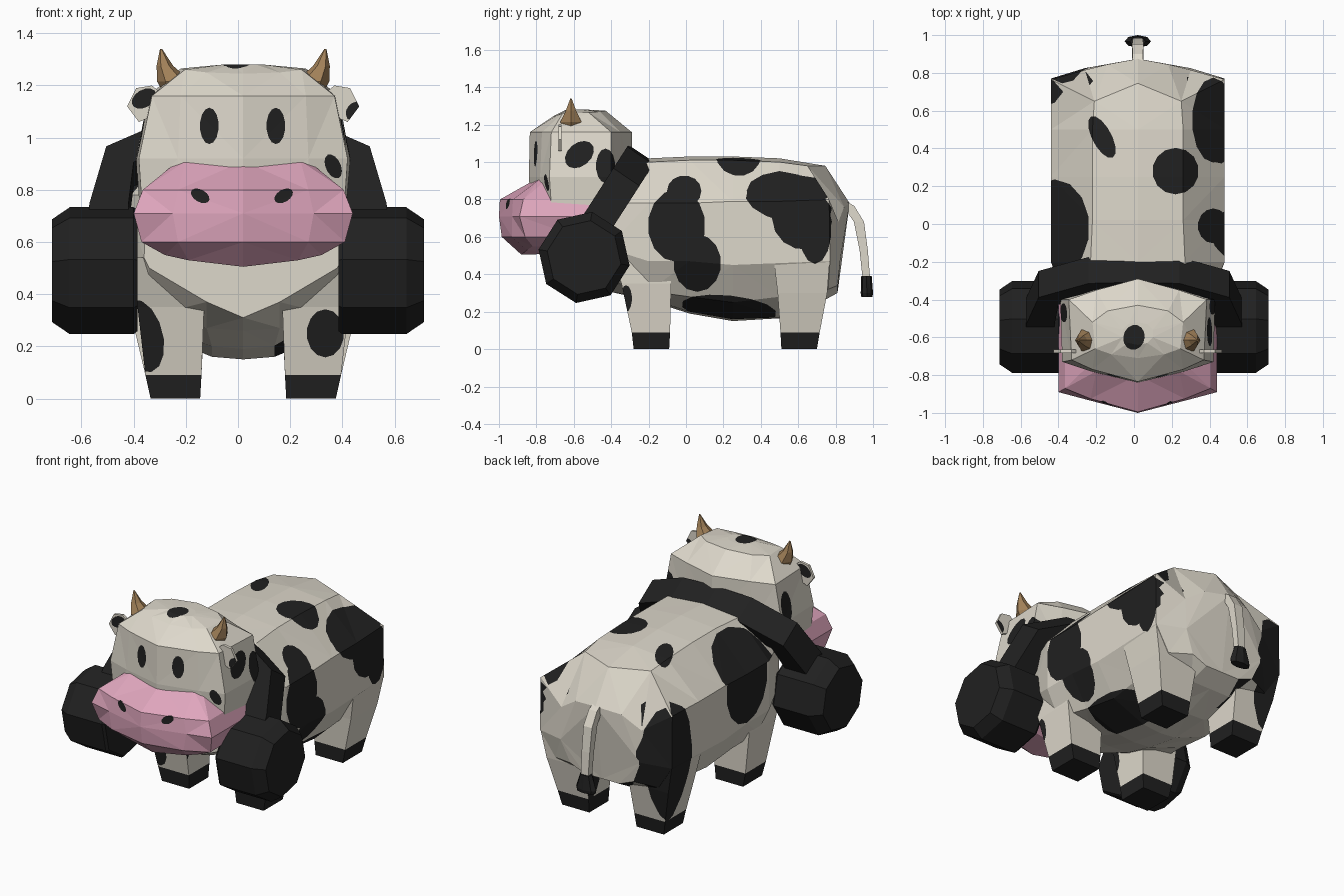
import bpy, bmesh, math
from mathutils import Vector

if "Cube" in bpy.data.objects:
    bpy.data.objects.remove(bpy.data.objects["Cube"])


def material(name, rgb):
    m = bpy.data.materials.new(name)
    m.diffuse_color = (*rgb, 1)
    m.use_nodes = True
    m.node_tree.nodes["Principled BSDF"].inputs["Base Color"].default_value = m.diffuse_color
    return m


CREAM = material("cream hide", (0.73, 0.69, 0.60))
BLACK = material("black", (0.015, 0.015, 0.015))
PINK = material("pink snout", (0.74, 0.38, 0.51))
HORN = material("horn brown", (0.36, 0.22, 0.10))
CX = 0.02   # the animal's own centre line


def paint(bm, tag, axis, sign, u, v, ru, rv, tilt=0):
    """Cut an elliptical spot into the faces that look along one axis."""
    iu, iv = [i for i in range(3) if i != axis]
    for f in bm.faces:
        f.normal_update()
        f[tag] = int(f.normal[axis] * sign > 0.15)
    t = math.radians(tilt)
    for k in range(14):
        a = 2 * math.pi * k / 14
        p, q = ru * math.cos(a), rv * math.sin(a)
        n, m = math.cos(a) / ru, math.sin(a) / rv
        co, no = Vector((0, 0, 0)), Vector((0, 0, 0))
        co[iu] = u + p * math.cos(t) - q * math.sin(t)
        co[iv] = v + p * math.sin(t) + q * math.cos(t)
        no[iu] = n * math.cos(t) - m * math.sin(t)
        no[iv] = n * math.sin(t) + m * math.cos(t)
        no.normalize()
        faces = [f for f in bm.faces if f[tag]]
        geom = set(faces)
        for f in faces:
            geom.update(f.edges)
            geom.update(f.verts)
        if not faces:
            return
        bmesh.ops.bisect_plane(bm, geom=list(geom), dist=1e-5, plane_co=co, plane_no=no)
        for f in bm.faces:
            if f[tag] and (f.calc_center_median() - co).dot(no) > 0:
                f[tag] = 0
    for f in bm.faces:
        if f[tag]:
            f.material_index = 1


def loft(name, rings, mats, spots=(), cx=CX, black_below=None):
    """Skin a list of rings, cap both ends, then paint the spots."""
    bm = bmesh.new()
    tag = bm.faces.layers.int.new("spot")
    vs = [[bm.verts.new((x + cx, y, z)) for x, y, z in r] for r in rings]
    n = len(vs[0])
    for a, b in zip(vs, vs[1:]):
        for i in range(n):
            bm.faces.new((a[i], a[(i + 1) % n], b[(i + 1) % n], b[i]))
    bm.faces.new(vs[0])
    bm.faces.new(vs[-1])
    bmesh.ops.recalc_face_normals(bm, faces=bm.faces)
    bmesh.ops.triangulate(bm, faces=bm.faces)
    if black_below:
        for f in bm.faces:
            f.material_index = int(f.calc_center_median().z < black_below)
    for s in spots:
        paint(bm, tag, *s)
    bm.faces.layers.int.remove(tag)
    me = bpy.data.meshes.new(name)
    bm.to_mesh(me)
    bm.free()
    for m in mats:
        me.materials.append(m)
    ob = bpy.data.objects.new(name, me)
    bpy.context.collection.objects.link(ob)
    return ob


def mirrored(half):
    return half + [(-x, y, z) for x, y, z in reversed(half) if x > 0]


def level(z, half):
    return mirrored([(x, y, z) for x, y in half])


def section(y, half):
    return mirrored([(x, y, z) for x, z in half])


HIDE = [CREAM, BLACK]

# spots shared by body and legs: axis, side, centre, radii, tilt
side_spots = [
    (0, 1, -0.05, 0.66, 0.15, 0.19), (0, 1, 0.06, 0.46, 0.125, 0.15),
    (0, 1, 0.55, 0.78, 0.23, 0.10, -12), (0, 1, 0.62, 0.69, 0.16, 0.15, -40),
    (0, 1, 0.69, 0.64, 0.085, 0.18),
    (0, -1, 0.02, 0.72, 0.20, 0.24), (0, -1, 0.70, 0.46, 0.13, 0.38),
    (1, 1, -0.38, 0.46, 0.13, 0.36),
]
body_spots = side_spots + [
    (2, 1, 0.22, 0.28, 0.12, 0.12), (2, 1, -0.17, 0.46, 0.05, 0.12, 28),
    (2, 1, -0.42, -0.02, 0.18, 0.25), (2, 1, 0.42, -0.01, 0.08, 0.09),
    (2, 1, 0.42, 0.55, 0.11, 0.22), (0, 1, 0.23, 0.215, 0.25, 0.07, -6),
]

# body
loft("body", [
    section(-0.42, [(0, .95), (.2, .92), (.37, .78), (.38, .54), (.36, .50), (.14, .37), (0, .31)]),
    section(-0.20, [(0, 1.02), (.25, 1.0), (.46, .78), (.46, .47), (.38, .31), (.14, .27), (0, .26)]),
    section(0.02, [(0, 1.03), (.24, 1.01), (.46, .78), (.46, .47), (.35, .28), (.12, .20), (0, .19)]),
    section(0.25, [(0, 1.03), (.24, 1.01), (.46, .79), (.46, .45), (.34, .25), (.12, .16), (0, .15)]),
    section(0.50, [(0, 1.02), (.24, 1.0), (.46, .79), (.46, .46), (.35, .28), (.12, .17), (0, .165)]),
    mirrored([(0, .745, .98), (.23, .65, .98), (.46, .765, .80), (.46, .77, .47),
              (.36, .76, .32), (.14, .70, .24), (0, .70, .24)]),
    mirrored([(0, .875, .78), (.16, .845, .76), (.28, .815, .68), (.28, .825, .48),
              (.22, .81, .34), (.12, .81, .30), (0, .81, .30)]),
], HIDE, body_spots)

# legs: z, inner x, outer x, front y, back y
FRONT = [(0, .165, .355, -.28, -.09), (.09, .16, .375, -.29, -.085),
         (.35, .15, .405, -.345, -.08), (.54, .12, .405, -.415, -.08)]
BACK = [(0, .165, .355, .51, .70), (.09, .16, .375, .505, .715),
        (.30, .15, .425, .49, .755), (.47, .12, .458, .47, .768)]
leg_spots = side_spots + [(1, -1, -0.37, 0.24, 0.08, 0.14, 15), (1, -1, 0.335, 0.25, 0.07, 0.09),
                          (0, 1, -0.32, 0.27, 0.03, 0.07)]
for s, side in ((-1, "left"), (1, "right")):
    for label, rows in (("front", FRONT), ("back", BACK)):
        loft(f"{label}_leg_{side}",
             [[(s * a, c, z), (s * b, c, z), (s * b, d, z), (s * a, d, z)] for z, a, b, c, d in rows],
             HIDE, [p for p in leg_spots if p[0] != 1 or (p[1] < 0) == (label == "front")],
             black_below=0.09)

# head with eyes and spots
loft("head", [
    level(.77, [(0, -.83), (.25, -.775), (.39, -.72), (.40, -.40), (.25, -.37), (0, -.32)]),
    level(.92, [(0, -.84), (.25, -.78), (.40, -.73), (.41, -.40), (.25, -.355), (0, -.29)]),
    level(1.16, [(0, -.835), (.24, -.77), (.35, -.72), (.365, -.40), (.22, -.35), (0, -.29)]),
    mirrored([(0, -.71, 1.245), (.14, -.69, 1.25), (.225, -.66, 1.26), (.24, -.52, 1.265),
              (.16, -.46, 1.27), (0, -.43, 1.275)]),
    mirrored([(0, -.64, 1.28), (.05, -.63, 1.28), (.08, -.6, 1.28), (.08, -.56, 1.28),
              (.05, -.53, 1.28), (0, -.52, 1.28)]),
], HIDE, [
    (1, -1, -0.11, 1.045, 0.035, 0.068), (1, -1, 0.145, 1.045, 0.035, 0.068),
    (1, -1, 0.365, 0.89, 0.028, 0.048, 25),
    (0, 1, -0.57, 1.04, 0.085, 0.06, 40), (0, 1, -0.43, 0.98, 0.05, 0.09),
    (0, -1, -0.47, 1.0, 0.05, 0.09), (2, 1, 0.0, -0.60, 0.055, 0.065, -15),
])

# snout with nostrils
loft("snout", [
    mirrored([(0, -.88, .505), (.21, -.85, .53), (.30, -.82, .55), (.30, -.72, .55), (0, -.70, .51)]),
    level(.60, [(0, -.985), (.25, -.93), (.39, -.86), (.38, -.58), (0, -.55)]),
    level(.71, [(0, -1.0), (.27, -.93), (.42, -.89), (.42, -.40), (0, -.37)]),
    level(.80, [(0, -.995), (.25, -.925), (.385, -.87), (.385, -.40), (0, -.37)]),
    level(.91, [(0, -.80), (.22, -.78), (.25, -.74), (.22, -.5), (0, -.45)]),
], [PINK, BLACK], [(1, -1, -0.145, 0.777, 0.038, 0.023, -30), (1, -1, 0.175, 0.777, 0.038, 0.023, 30)])


def ngon(n, x, y, z, rx, ry):
    return [(x + rx * math.cos(2 * math.pi * i / n), y + ry * math.sin(2 * math.pi * i / n), z)
            for i in range(n)]


# horns, ears, headphone cups
EAR = [(.445, 1.12), (.41, 1.19), (.35, 1.20), (.30, 1.16), (.33, 1.09), (.40, 1.06)]
CUP = [(.385, .235), (.40, .247), (.645, .247), (.713, .20)]
HORNS = [(.255, 1.18, .055), (.265, 1.215, .065), (.30, 1.275, .032), (.315, 1.34, .004)]
angles = [math.radians(45 * k - 10) for k in range(8)]
for s, side in ((-1, "left"), (1, "right")):
    loft(f"horn_{side}", [ngon(6, s * x, -.615, z, r, r) for x, z, r in HORNS], [HORN])
    spot = (-0.36, 1.15, 0.05, 0.033, 30) if s < 0 else (0.45, 1.10, 0.04, 0.033, 50)
    loft(f"ear_{side}", [[(s * x, y, z) for x, z in EAR] for y in (-.682, -.665)], HIDE,
         [(1, -1, *spot), (1, 1, *spot)])
    loft(f"headphone_cup_{side}",
         [[(s * x, -.545 + r * math.cos(a), .49 + r * math.sin(a)) for a in angles] for x, r in CUP],
         [BLACK], cx=0)

# headphone band, tilted back over the neck: outer x, z and inner x, z
BAND = [(.575, .60, .42, .60), (.57, .70, .42, .70), (.505, .92, .40, .86),
        (.24, 1.035, .20, .95), (0, 1.045, 0, .96)]
BAND += [(-a, b, -c, d) for a, b, c, d in reversed(BAND[:-1])]


def band_ring(ox, oz, ix, iz):
    def y(z):
        return -.46 + (z - .70) * .643
    return [(x, y(z) + k * .07, z - k * .047)
            for x, z, k in ((ox, oz, -1), (ox, oz, 1), (ix, iz, 1), (ix, iz, -1))]


loft("headphone_band", [band_ring(*b) for b in BAND], [BLACK], cx=0)

# tail and tuft: y, z, half width, half depth
TAIL = [(.81, .80, .025, .03), (.87, .765, .028, .03), (.925, .68, .03, .027),
        (.95, .53, .028, .022), (.965, .37, .025, .02)]
TUFT = [(.965, .39, .04, .028), (.967, .30, .07, .033), (.967, .28, .065, .03)]
loft("tail", [[(-a, y - b, z), (a, y - b, z), (a, y + b, z), (-a, y + b, z)] for y, z, a, b in TAIL],
     [CREAM])
loft("tail_tuft", [ngon(8, 0, y, z, a, b) for y, z, a, b in TUFT], [BLACK])
